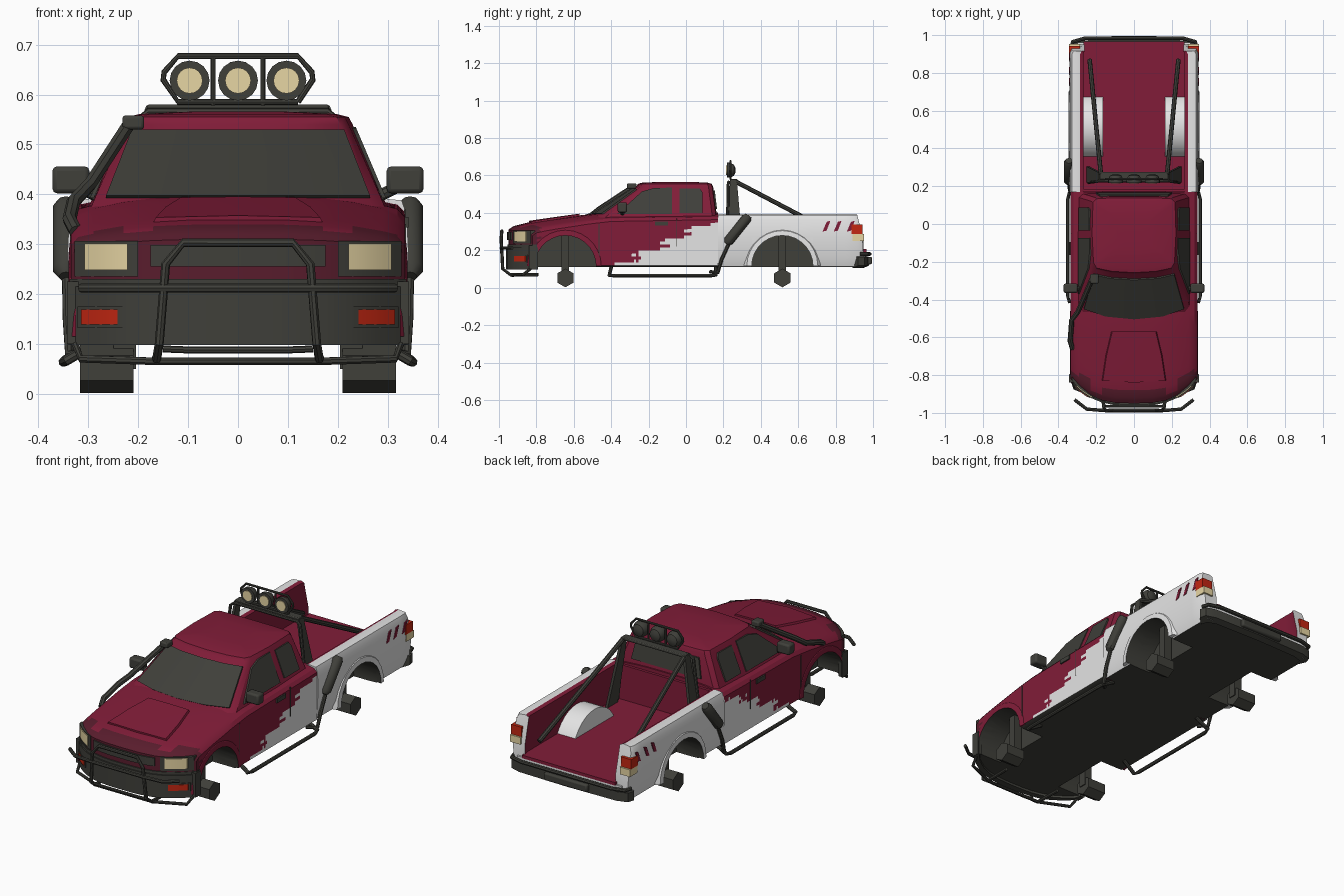
import bpy, bmesh, math, random
from mathutils import Vector as V

if "Cube" in bpy.data.objects:
    bpy.data.objects.remove(bpy.data.objects["Cube"])
random.seed(4)

RED, WHITE, DARK, YELLOW, ORANGE, MAROON = range(6)
MATS = []
for nm, c in (("dark red paint", (.22, .012, .04)), ("white paint", (.78, .78, .78)),
              ("dark grey", (.05, .05, .042)), ("lamp yellow", (.80, .67, .37)),
              ("signal red", (.55, .02, .006)), ("maroon nose", (.10, .012, .026))):
    m = bpy.data.materials.new(nm)
    m.diffuse_color = (*c, 1)
    m.use_nodes = True
    m.node_tree.nodes["Principled BSDF"].inputs["Base Color"].default_value = m.diffuse_color
    MATS.append(m)


def loft(name, rings, mat, closed=True, mirror=False, rule=None):
    """Skin rings, cap both ends with strips, optionally mirror in x."""
    bm = bmesh.new()
    vs = [[bm.verts.new(p) for p in r] for r in rings]
    n = len(rings[0])
    for a, b in zip(vs, vs[1:]):
        for i in range(n if closed else n - 1):
            j = (i + 1) % n
            bm.faces.new((a[i], a[j], b[j], b[i]))
    for r in (vs[0], vs[-1]):
        for i in range((n - 1) // 2):
            bm.faces.new(tuple(dict.fromkeys((r[i], r[i + 1], r[n - 2 - i], r[n - 1 - i]))))
    if mirror:
        d = bmesh.ops.duplicate(bm, geom=bm.verts[:] + bm.edges[:] + bm.faces[:])
        for v in d["geom"]:
            if isinstance(v, bmesh.types.BMVert):
                v.co.x *= -1
        bmesh.ops.remove_doubles(bm, verts=bm.verts[:], dist=1e-5)
    bmesh.ops.recalc_face_normals(bm, faces=bm.faces[:])
    for f in bm.faces:
        f.material_index = rule(f.calc_center_median(), f.normal) if rule else mat
    me = bpy.data.meshes.new(name)
    bm.to_mesh(me)
    bm.free()
    for m in MATS:
        me.materials.append(m)
    ob = bpy.data.objects.new(name, me)
    bpy.context.collection.objects.link(ob)
    return ob


def tube(name, pts, r, mat=DARK, mirror=False, n=8):
    pts = [V(p) for p in pts]
    rs = r if isinstance(r, list) else [r] * len(pts)
    rings, u = [], None
    for i, p in enumerate(pts):
        t = (pts[min(i + 1, len(pts) - 1)] - pts[max(i - 1, 0)]).normalized()
        if u is None:
            u = V((0, 1, 0)) if abs(t.z) > .9 else V((0, 0, 1))
        u = (u - t * u.dot(t)).normalized()
        w = t.cross(u)
        rings.append([p + rs[i] * (u * math.cos(k * math.tau / n) + w * math.sin(k * math.tau / n))
                      for k in range(n)])
    return loft(name, rings, mat, mirror=mirror)


def sym(pts):
    """Complete a right-hand path with its mirror image."""
    return pts + [(-x, y, z) for x, y, z in reversed(pts)]


def plate(name, pts, off, mat, mirror=False):
    return loft(name, [pts, [V(p) + V(off) for p in pts]], mat, mirror=mirror)


def box(name, a, b, mat, mirror=False, bevel=0):
    ob = plate(name, [(a[0], a[1], a[2]), (a[0], b[1], a[2]), (a[0], b[1], b[2]), (a[0], a[1], b[2])],
               (b[0] - a[0], 0, 0), mat, mirror)
    if bevel:
        m = ob.modifiers.new("bevel", "BEVEL")
        m.width, m.segments = bevel, 2
    return ob


def cut(ob, cutter):
    m = ob.modifiers.new("wheel cut", "BOOLEAN")
    m.operation, m.solver, m.object = "DIFFERENCE", "EXACT", cutter
    bpy.context.view_layer.objects.active = ob
    bpy.ops.object.modifier_apply(modifier=m.name)


# Front body: nose, hood, fenders and doors
ST = [(-.95, .29, .31), (-.92, .305, .33), (-.85, .315, .347), (-.75, .327, .362), (-.6, .342, .383),
      (-.48, .357, .397), (-.4, .366, .402), (.18, .376, .402)]
def station(y):
    for a, b in zip(ST, ST[1:]):
        if y <= b[0]:
            t = (y - a[0]) / (b[0] - a[0])
            return a[1] + t * (b[1] - a[1]), a[2] + t * (b[2] - a[2])
def top(x, y):
    zs, zc = station(y)
    return zs + (zc - zs) * (1 - (x / .335) ** 3)
def bow(x, y):
    return y + .13 * (abs(x) / .335) ** 3 * max(0, min(1, (-.55 - y) / .4))

XS = [0, .10, .17, .23, .29, .32]
def body_ring(y):
    zs = station(y)[0]
    pts = [(x, .11) for x in XS]
    pts += [(.335, .118 + (zs - .13) * i / 15) for i in range(16)]
    pts += [(x, top(x, y)) for x in reversed(XS)]
    return [(x, bow(x, y), z) for x, z in pts]
def body_rule(c, n):
    if n.z < -.5 and c.z < .13:
        return DARK
    if c.y < (-.79 if abs(c.x) > .25 else -.87) + random.uniform(-.01, .01):
        return MAROON
    edge = -.37 + (c.z - .11) * 2.05 + .05 * math.sin(c.z * 95) + random.uniform(-.03, .03)
    return WHITE if abs(c.x) > .32 and c.z < .368 and c.y > edge else RED
ys = [-.95, -.935, -.92, -.88, -.85, -.8, -.75, -.68, -.6, -.54, -.48] + [-.42 + .59 * i / 46 for i in range(47)]
body = loft("front_body", [body_ring(y) for y in ys], RED, False, True, body_rule)

hood = []
for y, w in ((-.84, .165), (-.7, .145), (-.57, .115)):
    hood.append([(x, bow(x, y), top(x, y) + d) for x, d in ((0, -.02), (w + .015, -.02), (w, .009), (0, .009))])
loft("hood_bulge", hood, RED, False, True)

# Cargo bed with an open rear
BED = [(0, .11), (.27, .11), (.32, .112), (.336, .16), (.342, .28), (.338, .36), (.328, .388),
       (.285, .392), (.268, .385), (.268, .3), (.268, .25), (.268, .22), (.268, .2), (0, .2)]
def bed_rule(c, n):
    if n.z < -.5 and c.z < .13:
        return DARK
    return RED if abs(c.x) < .28 and c.z > .19 and n.y < .5 else WHITE
def bed_ring(y, lean=0, s=1):
    return [(x * s, y - lean * max(0, (z - .25) / .14), z) for x, z in BED]
bed = loft("cargo_bed", [bed_ring(y) for y in (.17, .35, .68, .85)] + [bed_ring(.92, .02), bed_ring(.95, .035, .975)],
           WHITE, False, True, bed_rule)
box("bed_front_wall", (-.268, .172, .19), (.268, .186, .385), RED)
floor = box("bed_floor", (-.268, .18, .19), (.268, .965, .206), RED)
box("rear_panel", (-.30, .925, .13), (.30, .96, .192), WHITE)

# Wheel wells, inner humps, arch flares, hubs
FY, RY = -.645, .515
hump = plate("wheel_hump", [(.165, RY + .18 * math.cos(a), .12 + .18 * math.sin(a))
             for a in [math.pi * i / 16 for i in range(17)]], (.12, 0, 0), WHITE, True)
for y, obs, col, nm, fx in ((FY, [body], RED, "front", .340), (RY, [bed, hump, floor], WHITE, "rear", .348)):
    cutter = tube("cutter", [(.19, y, .115), (.45, y, .115)], .165, DARK, True, 28)
    for o in obs:
        cut(o, cutter)
    bpy.data.objects.remove(cutter)
    rings = []
    for i in range(15):
        a = math.pi * i / 14
        rings.append([(x, y + r * math.cos(a), .115 + r * math.sin(a))
                      for x, r in ((.325, .164), (fx, .164), (fx - .003, .19), (.325, .205))])
    loft(nm + "_arch_flare", rings, col, mirror=True,
         rule=lambda c, n, y=y, col=col: DARK if n.dot(V((0, c.y - y, c.z - .115)).normalized()) < -.7 else col)
    tube(nm + "_hub", [(.21, y, .052), (.317, y, .052)], .05, DARK, True, 6)
    box(nm + "_strut", (.205, y - .02, .05), (.25, y + .02, .29), DARK, True)

# Cab upper
CB = [(0, -.51), (.15, -.495), (.265, -.455), (.29, -.42), (.295, -.1), (.29, .14), (.27, .16), (.15, .165), (0, .165)]
CT = [(0, -.265), (.12, -.258), (.205, -.24), (.222, -.21), (.23, -.05), (.225, .12), (.205, .14), (.12, .145), (0, .145)]
def cab(t):
    return [V((a[0] + t * (b[0] - a[0]), a[1] + t * (b[1] - a[1]), .385 + .155 * t)) for a, b in zip(CB, CT)]
def roof(s, z):
    return [V((x * s, -.05 + (y + .05) * s, z)) for x, y in CT]
loft("cab", [cab(-.3), cab(0), cab(1), roof(.965, .555), roof(.86, .561), roof(.4, .566)], RED, False, True)

# Windows
def pane(t):
    p = [V((q.x * 1.01, q.y, q.z)) for q in cab(t)[:3]]
    return p + [q + V((0, -.007, .005)) for q in reversed(p)]
loft("windshield", [pane(.05), pane(.9)], DARK, False, True)
def side(y, z):
    return (.292 - .066 * (z - .385) / .155, y, z)
for nm, pts in (("front_side_window", [(-.37, .393), (-.235, .515), (-.17, .533), (-.075, .535), (-.075, .393)]),
                ("rear_side_window", [(-.035, .40), (-.035, .53), (.075, .53), (.088, .51), (.088, .40)])):
    plate(nm, [side(*p) for p in pts], (.008, 0, 0), DARK, True)
plate("rear_window", [(-.2, .158, .42), (.2, .158, .42), (.18, .146, .52), (-.18, .146, .52)], (0, .008, 0), DARK)

# Door seams, handles, red slashes on the bed
for y, z0, z1 in ((-.05, .22, .37), (-.465, .13, .34)):
    box("door_seam", (.333, y - .002, z0), (.337, y + .002, z1), DARK, True)
box("door_handle", (.33, -.165, .333), (.342, -.095, .355), DARK, True)
for y in (.73, .79, .86):
    plate("paint_slash", [(.337, y, .30), (.337, y + .022, .305), (.337, y + .042, .358), (.337, y + .022, .352)],
          (.0065, 0, 0), RED, True)

# Nose fittings that follow the curved front
def nose(name, x0, x1, z0, z1, off, mat, mirror=False, n=12):
    rings = []
    for i in range(n + 1):
        x = x0 + (x1 - x0) * i / n
        y = bow(x, -.95)
        rings.append([(x, y + .02, z0), (x, y - off, z0), (x, y - off, z1), (x, y + .02, z1)])
    loft(name, rings, mat, mirror=mirror)
nose("front_bumper", -.342, .342, .098, .215, .012, DARK)
nose("bumper_lip", -.338, .338, .212, .23, .005, DARK)
nose("grille", -.175, .175, .255, .298, .006, DARK)
nose("headlight_bezel", .2, .328, .235, .306, .003, DARK, True, 6)
nose("headlight", .222, .308, .248, .301, .008, YELLOW, True, 6)
nose("fog_bezel", .232, .322, .132, .175, .015, DARK, True, 4)
nose("fog_light", .242, .315, .139, .169, .018, ORANGE, True, 4)
box("bumper_side", (.32, -.84, .10), (.343, -.797, .225), DARK, True)

# Bull bar
tube("bull_bar_hoop", sym([(.165, -.79, .07), (.163, -.94, .07), (.158, -.98, .10), (.145, -.988, .26), (.11, -.985, .303)]), .009)
tube("bull_bar_cross", sym([(.315, -.93, .212), (.25, -.98, .212), (.15, -.988, .212)]), .009)
tube("bull_bar_lower", sym([(.15, -.965, .09), (.10, -.965, .088)]), .007)
tube("skid_bar", sym([(.33, -.82, .11), (.315, -.87, .07), (.16, -.93, .065)]), .008)

# Side steps and exhausts
tube("side_step", [(.27, -.40, .11), (.345, -.41, .066), (.35, -.38, .064), (.35, .13, .064), (.345, .16, .068), (.27, .16, .11)],
     .010, mirror=True)
tube("exhaust_pipe", [(.30, .13, .085), (.338, .17, .08), (.342, .19, .15), (.344, .24, .26)], .010, mirror=True)
tube("exhaust_muffler", [(.345, .215, .235), (.345, .228, .25), (.345, .325, .372), (.345, .335, .385)],
     [.014, .027, .027, .018], mirror=True, n=10)

# Snorkel and mirrors
tube("snorkel", [(-.325, -.66, .325), (-.338, -.62, .35), (-.33, -.51, .385), (-.297, -.465, .42), (-.222, -.29, .535)], .014)
box("snorkel_head", (-.232, -.315, .53), (-.188, -.265, .558), DARK, bevel=.006)
box("mirror", (.298, -.365, .402), (.372, -.315, .456), DARK, True, .009)
tube("mirror_arm", [(.28, -.34, .395), (.32, -.34, .415)], .012, mirror=True)

# Roll bar
box("roll_bar_top", (-.182, .235, .566), (.182, .275, .58), DARK, bevel=.004)
tube("roll_bar_tube", sym([(.24, .22, .22), (.2, .225, .55), (.18, .228, .565)]), .008)
plate("roll_bar_leg", [(.172, .235, .572), (.172, .272, .572), (.238, .305, .2), (.238, .22, .2)], (.014, 0, 0), DARK, True)
tube("roll_bar_brace", [(.175, .26, .57), (.235, .87, .25)], .012, mirror=True)

# Lamp rack
tube("lamp_frame", sym([(.12, .238, .585), (.15, .238, .63), (.148, .238, .645), (.12, .238, .677)]) + [(.12, .238, .585)], .006)
tube("lamp_frame_post", [(.05, .238, .578), (.05, .238, .678)], .005, mirror=True)
for x in (-.097, 0, .097):
    tube("lamp_housing", [(x, .218, .628), (x, .235, .628), (x, .256, .628), (x, .264, .628)], [.04, .04, .03, .012], n=16)
    tube("lamp_lens", [(x, .2145, .628), (x, .222, .628)], .026, YELLOW, n=16)

# Rear bumper and tail lights
path = [(-.345, .92), (-.335, .955), (-.28, .972), (0, .978), (.28, .972), (.335, .955), (.345, .92)]
loft("rear_bumper", [[(x, y, .118), (x * .9, y - .03, .105), (x * .9, y - .03, .172), (x, y, .165)] for x, y in path], DARK)
tube("rear_bumper_tube", sym([(.335, .93, .18), (.325, .965, .18), (.26, .983, .18)]), .010)
box("rear_step", (-.125, .95, .125), (.125, .995, .165), DARK, bevel=.008)
box("tail_light_red", (.286, .885, .287), (.345, .943, .337), ORANGE, True)
box("tail_light_clear", (.286, .89, .25), (.3445, .952, .287), YELLOW, True)

# Smooth shading with sharp edges kept
for o in bpy.context.collection.objects:
    o.select_set(True)
bpy.context.view_layer.objects.active = body
bpy.ops.object.shade_smooth_by_angle(angle=math.radians(32))
